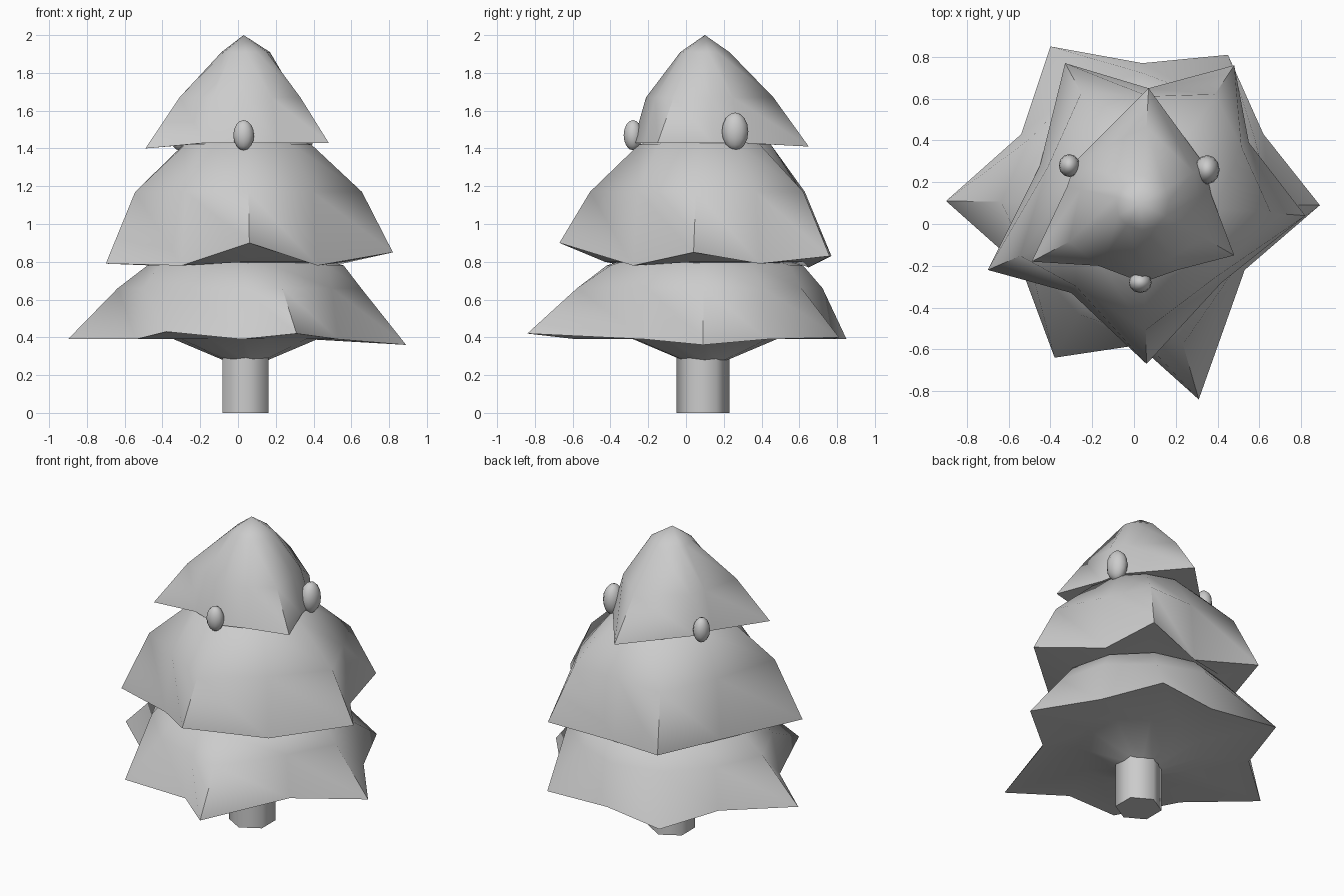
import bpy, bmesh, math
from mathutils import Vector

if "Cube" in bpy.data.objects:
    bpy.data.objects.remove(bpy.data.objects["Cube"])

CX, CY = 0.04, 0.10  # trunk axis


def tier(name, rim, rings, mid, under, apex=None):
    """Skirt lofted from round rings to a pointed rim, then tucked underneath.
    rim: (x, y, z, is_tip); rings: (radius, z); mid: (z, tip scale, notch scale);
    under: list of (max radius, z)."""
    bm = bmesh.new()
    offs = [Vector((x - CX, y - CY, 0)) for x, y, z, t in rim]
    loops = []

    def add(points):
        loops.append([bm.verts.new(p) for p in points])

    axis = Vector((CX, CY, 0))
    for r, z in rings:
        add([axis + o.normalized() * r + Vector((0, 0, z)) for o in offs])
    add([axis + o * (mid[1] if p[3] else mid[2]) + Vector((0, 0, mid[0]))
         for o, p in zip(offs, rim)])
    add([Vector(p[:3]) for p in rim])
    for r, z in under:
        add([axis + o.normalized() * min(r, o.length * 0.95) + Vector((0, 0, z))
             for o in offs])
    n = len(rim)
    for a, b in zip(loops, loops[1:]):
        for i in range(n):
            j = (i + 1) % n
            bm.faces.new((a[i], b[i], b[j], a[j]))
    if apex:
        top = bm.verts.new(apex)
        for i in range(n):
            bm.faces.new((top, loops[0][i], loops[0][(i + 1) % n]))
    finish(bm, name)


def finish(bm, name):
    me = bpy.data.meshes.new(name)
    bm.to_mesh(me)
    bm.free()
    ob = bpy.data.objects.new(name, me)
    bpy.context.collection.objects.link(ob)
    smooth(ob, 60)
    return ob


def smooth(ob, angle):
    bpy.ops.object.select_all(action='DESELECT')
    ob.select_set(True)
    bpy.context.view_layer.objects.active = ob
    bpy.ops.object.shade_smooth_by_angle(angle=math.radians(angle))


# Top tier: three tips
tier("top_tier", [
    (-0.49, -0.18, 1.40, 1), (-0.17, -0.20, 1.43, 0), (0.04, -0.28, 1.43, 0),
    (0.21, -0.22, 1.43, 0), (0.48, -0.15, 1.43, 1), (0.37, 0.14, 1.43, 0),
    (0.34, 0.28, 1.43, 0), (0.07, 0.65, 1.41, 1), (-0.28, 0.30, 1.43, 0),
    (-0.32, 0.18, 1.43, 0)],
    [(0.13, 1.91)], (1.67, 0.66, 0.82), [(0.32, 1.43), (0.22, 1.43)],
    apex=(0.03, 0.10, 2.0))

# Middle tier: five tips
tier("middle_tier", [
    (-0.70, -0.22, 0.79, 1), (-0.30, -0.33, 0.78, 0), (0.06, -0.67, 0.90, 1),
    (0.42, -0.28, 0.78, 0), (0.82, 0.04, 0.85, 1), (0.55, 0.39, 0.79, 0),
    (0.48, 0.76, 0.83, 1), (0.07, 0.65, 0.77, 0), (-0.33, 0.77, 0.83, 1),
    (-0.45, 0.28, 0.78, 0)],
    [(0.2, 1.47), (0.35, 1.42)], (1.17, 0.79, 0.93), [(0.53, 0.80), (0.42, 0.79)])

# Bottom tier: six tips, underside closing in on the trunk
tier("bottom_tier", [
    (-0.90, 0.11, 0.39, 1), (-0.54, -0.21, 0.39, 0), (-0.38, -0.64, 0.43, 1),
    (0.02, -0.58, 0.39, 0), (0.31, -0.84, 0.42, 1), (0.53, -0.22, 0.39, 0),
    (0.89, 0.09, 0.36, 1), (0.62, 0.43, 0.39, 0), (0.45, 0.81, 0.40, 1),
    (0.04, 0.77, 0.39, 0), (-0.40, 0.85, 0.39, 1), (-0.54, 0.43, 0.39, 0)],
    [(0.34, 0.84), (0.52, 0.78)], (0.66, 0.72, 0.93), [(0.38, 0.39), (0.12, 0.28)])

# Trunk: six sides
bpy.ops.mesh.primitive_cylinder_add(vertices=6, radius=0.14, depth=0.32,
                                    location=(CX, CY - 0.01, 0.16))
trunk = bpy.context.object
trunk.name = "trunk"
smooth(trunk, 65)

# Ornaments sitting in the notches of the top tier
for i, (x, y, z, s) in enumerate([(0.03, -0.28, 1.47, (0.055, 0.05, 0.08)),
                                  (0.35, 0.26, 1.49, (0.06, 0.07, 0.10)),
                                  (-0.31, 0.28, 1.47, (0.05, 0.055, 0.08))]):
    bpy.ops.mesh.primitive_uv_sphere_add(segments=12, ring_count=8, radius=1,
                                         location=(x, y, z))
    ball = bpy.context.object
    ball.name = f"ornament_{i + 1}"
    ball.scale = s
    smooth(ball, 60)
